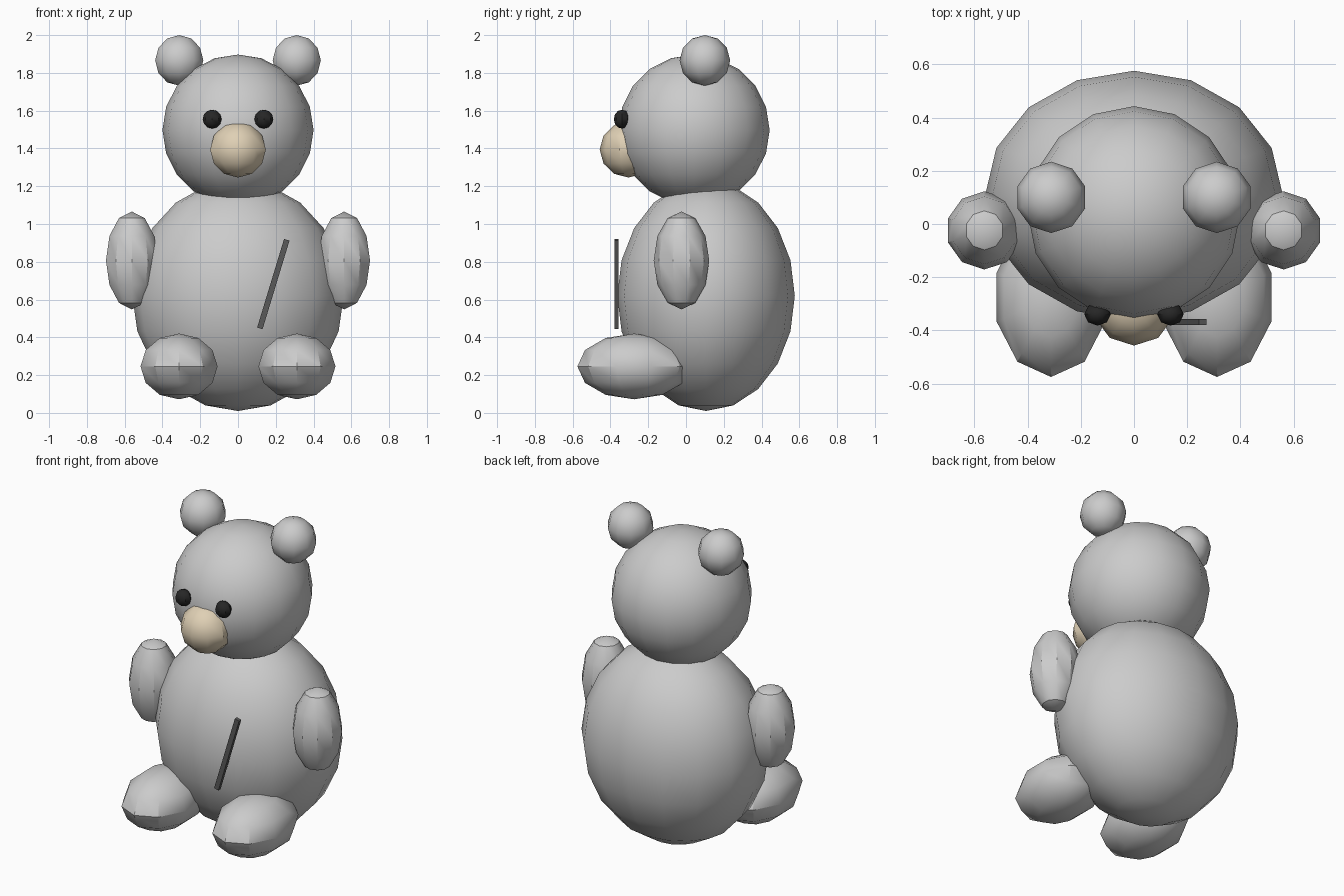
import bpy, bmesh, math
from mathutils import Matrix

if "Cube" in bpy.data.objects:
    bpy.data.objects.remove(bpy.data.objects["Cube"])


def material(name, rgb):
    m = bpy.data.materials.new(name)
    m.diffuse_color = (*rgb, 1)
    m.use_nodes = True
    m.node_tree.nodes["Principled BSDF"].inputs["Base Color"].default_value = m.diffuse_color
    return m


tan = material("tan", (0.74, 0.63, 0.46))
black = material("black", (0.02, 0.02, 0.02))
dark_grey = material("dark_grey", (0.1, 0.1, 0.1))


def finish(bm, name, mat=None, smooth=True):
    mesh = bpy.data.meshes.new(name)
    bm.to_mesh(mesh)
    bm.free()
    ob = bpy.data.objects.new(name, mesh)
    bpy.context.collection.objects.link(ob)
    if mat:
        mesh.materials.append(mat)
    if smooth:
        bpy.ops.object.select_all(action='DESELECT')
        ob.select_set(True)
        bpy.context.view_layer.objects.active = ob
        bpy.ops.object.shade_smooth_by_angle(angle=math.radians(34.9))
    return ob


def ellipsoid(name, centre, radii, segments=10, rings=6, mat=None):
    bm = bmesh.new()
    bmesh.ops.create_uvsphere(bm, u_segments=segments, v_segments=rings, radius=1,
                              matrix=Matrix.LocRotScale(centre, None, radii))
    return finish(bm, name, mat)


# Body and head
ellipsoid("body", (0, 0.106, 0.62), (0.56, 0.47, 0.61), 16, 10)
ellipsoid("head", (0, 0.043, 1.497), (0.4, 0.4, 0.4), 16, 10)

# Muzzle
ellipsoid("muzzle", (0, -0.305, 1.394), (0.155, 0.152, 0.148), mat=tan)

# Paired parts
for side, s in (("left", -1), ("right", 1)):
    ellipsoid(f"ear_{side}", (s * 0.311, 0.1, 1.866), (0.134, 0.134, 0.134))
    ellipsoid(f"arm_{side}", (s * 0.562, -0.024, 0.807), (0.144, 0.147, 0.259))
    ellipsoid(f"leg_{side}", (s * 0.312, -0.275, 0.246), (0.2145, 0.3, 0.174))
    ellipsoid(f"eye_{side}", (s * 0.137, -0.339, 1.555), (0.05, 0.043, 0.05), 8, 6, black)

# Slanted bar floating in front of the belly
bm = bmesh.new()
bmesh.ops.create_cube(bm, size=1)
bar = finish(bm, "belly_bar", dark_grey, smooth=False)
bar.scale = (0.03, 0.022, 0.49)
bar.rotation_euler = (0, 0.295, 0)
bar.location = (0.187, -0.368, 0.682)
